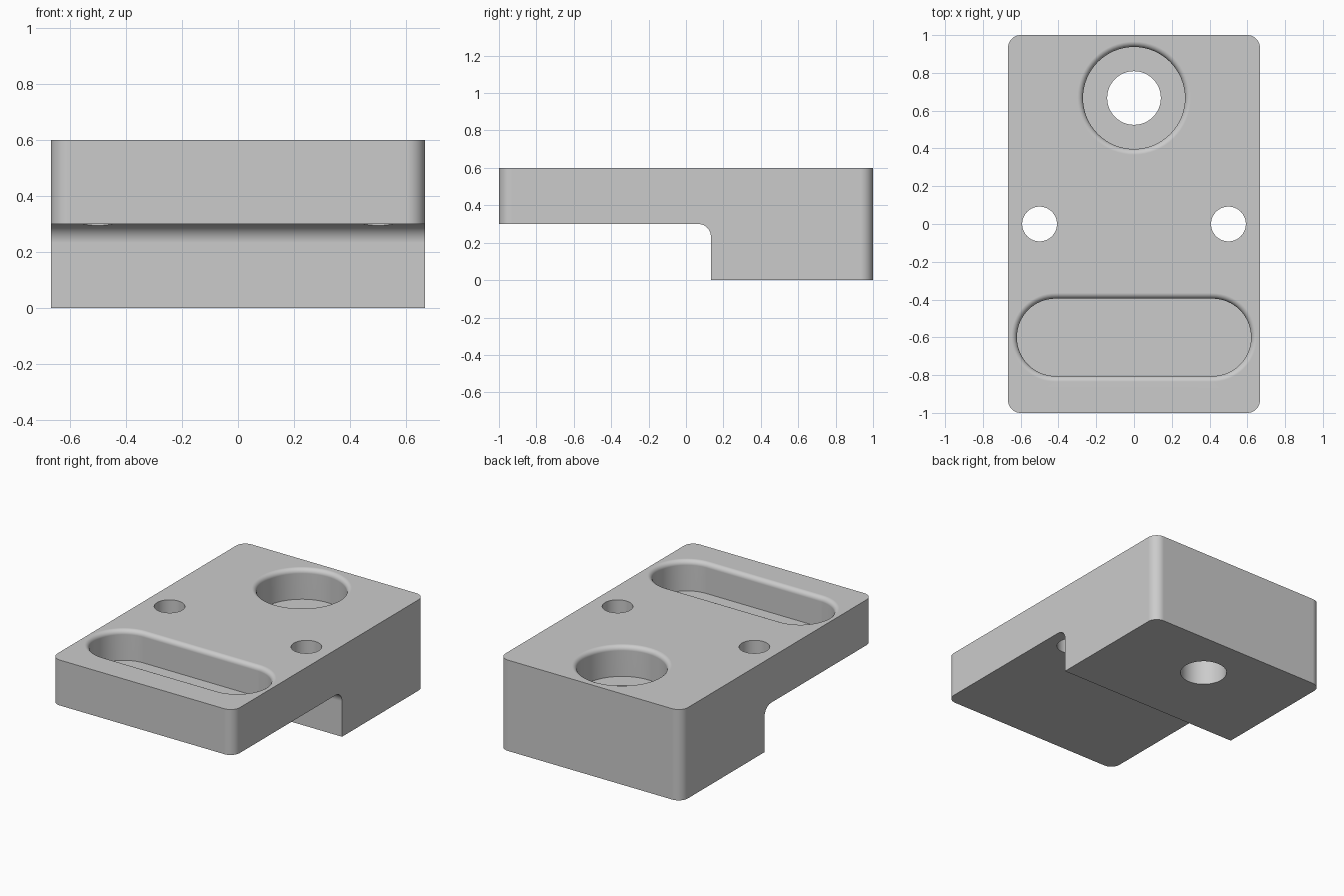
import bpy, bmesh
from math import pi, sin, cos

if "Cube" in bpy.data.objects:
    bpy.data.objects.remove(bpy.data.objects["Cube"], do_unlink=True)

WIDTH, TOP, STEP, CORNER = 0.667, 0.6, 0.3, 0.067
RIM = 0.03

grey = bpy.data.materials.new("plain grey")
grey.use_nodes = True
grey.diffuse_color = (0.6, 0.6, 0.6, 1)
grey.node_tree.nodes["Principled BSDF"].inputs["Base Color"].default_value = (0.6, 0.6, 0.6, 1)


def make_object(name, bm):
    bmesh.ops.recalc_face_normals(bm, faces=bm.faces)
    mesh = bpy.data.meshes.new(name)
    bm.to_mesh(mesh)
    bm.free()
    mesh.materials.append(grey)
    obj = bpy.data.objects.new(name, mesh)
    bpy.context.collection.objects.link(obj)
    return obj


def outline(radius, half_length, segments=32):
    """Circle, or a slot outline when half_length is above zero."""
    points = []
    for side in (1, -1):
        count = segments + (1 if half_length else 0)
        for i in range(count):
            a = -pi / 2 + pi * i / segments + (0 if side > 0 else pi)
            points.append((side * half_length + radius * cos(a), radius * sin(a)))
    return points


def cutter(name, x, y, radius, bottom, half_length=0, rim=0):
    """Pocket solid, flaring to a rounded mouth at the top face."""
    levels = [(bottom, radius)]
    if rim:
        for i in range(9):
            a = pi / 2 * i / 8
            levels.append((TOP - rim + rim * sin(a), radius + rim * (1 - cos(a))))
    levels.append((TOP + 0.1, radius + rim))
    bm = bmesh.new()
    rings = [[bm.verts.new((x + px, y + py, z)) for px, py in outline(r, half_length)]
             for z, r in levels]
    for low, high in zip(rings, rings[1:]):
        for i in range(len(low)):
            j = (i + 1) % len(low)
            bm.faces.new((low[i], low[j], high[j], high[i]))
    bm.faces.new(rings[0])
    bm.faces.new(rings[-1])
    obj = make_object(name, bm)
    obj.hide_render = True
    return obj


# Stepped block: side profile extruded across the width
bm = bmesh.new()
profile = [(-1, STEP), (0.133, STEP), (0.133, 0), (1, 0), (1, TOP), (-1, TOP)]
face = bm.faces.new([bm.verts.new((-WIDTH, y, z)) for y, z in profile])
new = bmesh.ops.extrude_face_region(bm, geom=[face])["geom"]
bmesh.ops.translate(bm, vec=(2 * WIDTH, 0, 0),
                    verts=[v for v in new if isinstance(v, bmesh.types.BMVert)])


# Round the four upright corners and the inner step edge
def is_rounded(edge):
    a, b = (v.co for v in edge.verts)
    upright = abs(a.z - b.z) > 0.1 and abs(a.y) > 0.9
    inner = abs(a.x - b.x) > 0.1 and abs(a.y - 0.133) < 0.01 and a.z > 0.1
    return upright or inner


bmesh.ops.bevel(bm, geom=[e for e in bm.edges if is_rounded(e)], offset=CORNER,
                segments=10, profile=0.5, affect='EDGES')
block = make_object("stepped_block", bm)

# Pockets and through holes
cutters = [
    cutter("slot_cutter", 0, -0.6, 0.205, 0.4, half_length=0.415, rim=RIM),
    cutter("counterbore_cutter", 0, 0.667, 0.27, 0.4, rim=RIM),
    cutter("centre_hole_cutter", 0, 0.667, 0.142, -0.1),
    cutter("left_hole_cutter", 0.5, 0, 0.092, -0.1),
    cutter("right_hole_cutter", -0.5, 0, 0.092, -0.1),
]

bpy.ops.object.select_all(action='DESELECT')
block.select_set(True)
bpy.context.view_layer.objects.active = block
for tool in cutters:
    mod = block.modifiers.new(tool.name, 'BOOLEAN')
    mod.operation = 'DIFFERENCE'
    mod.solver = 'EXACT'
    mod.object = tool
    bpy.ops.object.modifier_apply(modifier=mod.name)
for tool in cutters:
    bpy.data.objects.remove(tool, do_unlink=True)

# Smooth curved walls, keep flat faces flat
bpy.ops.object.shade_smooth_by_angle(angle=pi / 6)
weighted = block.modifiers.new("flat face normals", 'WEIGHTED_NORMAL')
weighted.keep_sharp = True
